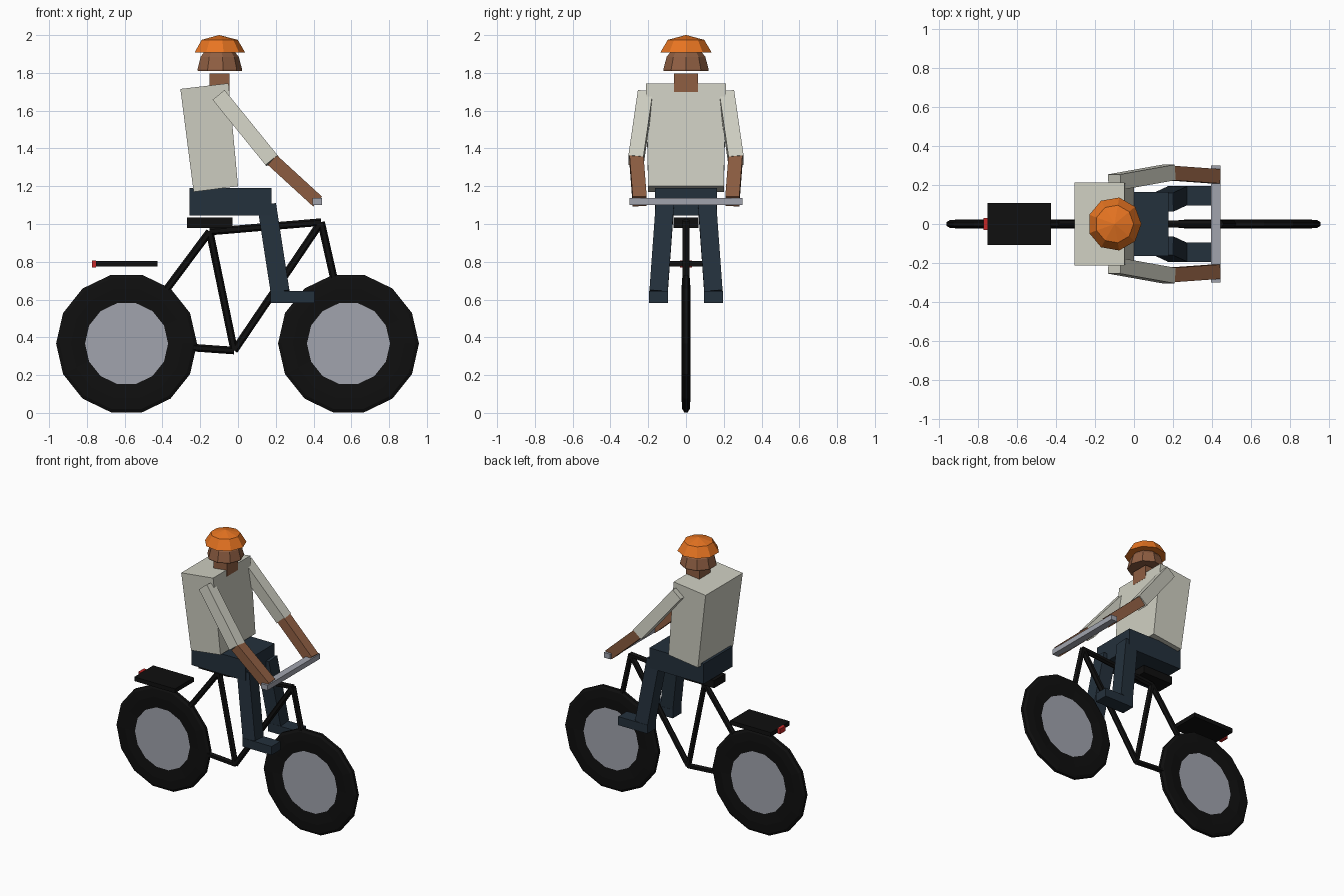
import bpy, bmesh, math
from mathutils import Vector

if "Cube" in bpy.data.objects:
    bpy.data.objects.remove(bpy.data.objects["Cube"])


def srgb(r, g, b):
    return [((c + 0.055) / 1.055) ** 2.4 if c > 0.04 else c / 12.92 for c in (r, g, b)] + [1]


def material(name, *c):
    m = bpy.data.materials.new(name)
    m.diffuse_color = srgb(*c)
    m.use_nodes = True
    m.node_tree.nodes["Principled BSDF"].inputs["Base Color"].default_value = m.diffuse_color
    return m


black = material("black", 0.06, 0.06, 0.06)
grey = material("grey", 0.63, 0.64, 0.68)
cream = material("cream", 0.81, 0.81, 0.76)
skin = material("skin", 0.56, 0.37, 0.26)
navy = material("navy", 0.14, 0.19, 0.235)
orange = material("orange", 0.95, 0.48, 0.14)
red = material("red", 0.78, 0.16, 0.16)


def finish(name, bm, mat):
    bmesh.ops.recalc_face_normals(bm, faces=bm.faces)
    me = bpy.data.meshes.new(name)
    bm.to_mesh(me)
    bm.free()
    me.materials.append(mat)
    ob = bpy.data.objects.new(name, me)
    bpy.context.collection.objects.link(ob)
    return ob


def loft(name, rings, mat, closed=False):
    """Skin a list of point rings; cap the ends or join last to first."""
    bm = bmesh.new()
    vs = [[bm.verts.new(p) for p in r] for r in rings]
    n = len(vs[0])
    pairs = list(zip(vs, vs[1:])) + ([(vs[-1], vs[0])] if closed else [])
    for a, b in pairs:
        for i in range(n):
            j = (i + 1) % n
            bm.faces.new((a[i], a[j], b[j], b[i]))
    if not closed:
        bm.faces.new(vs[0])
        bm.faces.new(vs[-1])
    return finish(name, bm, mat)


def box(name, x0, x1, y0, y1, z0, z1, mat):
    ring = lambda z: [(x0, y0, z), (x1, y0, z), (x1, y1, z), (x0, y1, z)]
    return loft(name, [ring(z0), ring(z1)], mat)


def beam(name, a, b, w, d, mat, sides=4):
    """Straight bar from a to b; w is its depth in the xz plane, d across y."""
    a, b = Vector(a), Vector(b)
    t = (b - a).normalized()
    u = (Vector((0, 1, 0)) - t * t.y).normalized()
    v = t.cross(u)
    k = math.sqrt(0.5) if sides == 4 else 0.5
    angs = [math.pi * (2 * i + 1) / sides for i in range(sides)]
    ring = lambda p: [p + u * math.cos(q) * d * k + v * math.sin(q) * w * k for q in angs]
    return loft(name, [ring(a), ring(b)], mat, False)


def circle_y(x, z, r, y, n=14):
    return [(x + r * math.cos(2 * math.pi * i / n), y, z + r * math.sin(2 * math.pi * i / n))
            for i in range(n)]


def dome(name, x, profile, mat, n=9):
    rings = [[(x + r * math.cos(2 * math.pi * i / n), r * math.sin(2 * math.pi * i / n), z)
              for i in range(n)] for r, z in profile]
    return loft(name, rings, mat)


# wheels: tyre ring with a soft profile, and a flat disc
tyre_profile = [(0.22, -0.018), (0.296, -0.024), (0.355, -0.02), (0.373, -0.01),
                (0.373, 0.01), (0.355, 0.02), (0.296, 0.024), (0.22, 0.018)]
for side, x in (("rear", -0.59), ("front", 0.585)):
    loft(side + "_tyre", [circle_y(x, 0.367, r, y) for r, y in tyre_profile], black, True)
    loft(side + "_wheel_disc", [circle_y(x, 0.367, 0.222, y) for y in (-0.018, 0.018)], grey)

# frame tubes
rear, front = (-0.59, 0, 0.37), (0.585, 0, 0.37)
seat_joint, head_joint, crank = (-0.15, 0, 0.96), (0.44, 0, 1.01), (-0.02, 0, 0.33)
for name, a, b in (("seat_stay", rear, seat_joint), ("chain_stay", rear, crank),
                   ("seat_tube", seat_joint, crank), ("top_tube", seat_joint, head_joint),
                   ("down_tube", crank, head_joint), ("fork", head_joint, front)):
    beam(name, a, b, 0.04, 0.04, black, 6)

# seat, rack, lamp, handlebar
box("seat", -0.27, -0.03, -0.065, 0.065, 0.98, 1.035, black)
box("rack", -0.752, -0.427, -0.108, 0.108, 0.775, 0.805, black)
box("rear_lamp", -0.773, -0.752, -0.032, 0.032, 0.77, 0.807, red)
box("handlebar", 0.395, 0.445, -0.3, 0.3, 1.1, 1.137, grey)

# rider body: hips, tapered torso, neck
box("hips", -0.257, 0.177, -0.165, 0.165, 1.045, 1.19, navy)
loft("torso", [
    [(-0.235, -0.2, 1.17), (0, -0.2, 1.2), (0, 0.2, 1.2), (-0.235, 0.2, 1.17)],
    [(-0.305, -0.212, 1.715), (-0.05, -0.212, 1.745), (-0.05, 0.212, 1.745), (-0.305, 0.212, 1.715)],
], cream)
box("neck", -0.15, -0.045, -0.063, 0.063, 1.7, 1.797, skin)

# head and helmet
dome("head", -0.1, [(0.12, 1.81), (0.122, 1.818), (0.104, 1.885), (0.06, 1.94)], skin)
dome("helmet", -0.1, [(0.138, 1.908), (0.098, 1.975), (0.002, 2.0)], orange)

# limbs on both sides
for side, s in (("right", -1), ("left", 1)):
    beam(side + "_upper_arm", (-0.1, s * 0.215, 1.68), (0.18, s * 0.265, 1.335), 0.082, 0.08, cream)
    beam(side + "_forearm", (0.18, s * 0.262, 1.34), (0.42, s * 0.245, 1.12), 0.07, 0.074, skin)
    beam(side + "_leg", (0.152, s * 0.112, 1.1), (0.223, s * 0.145, 0.64), 0.1, 0.097, navy)
    y0, y1 = sorted((s * 0.095, s * 0.195))
    box(side + "_foot", 0.172, 0.405, y0, y1, 0.583, 0.645, navy)
